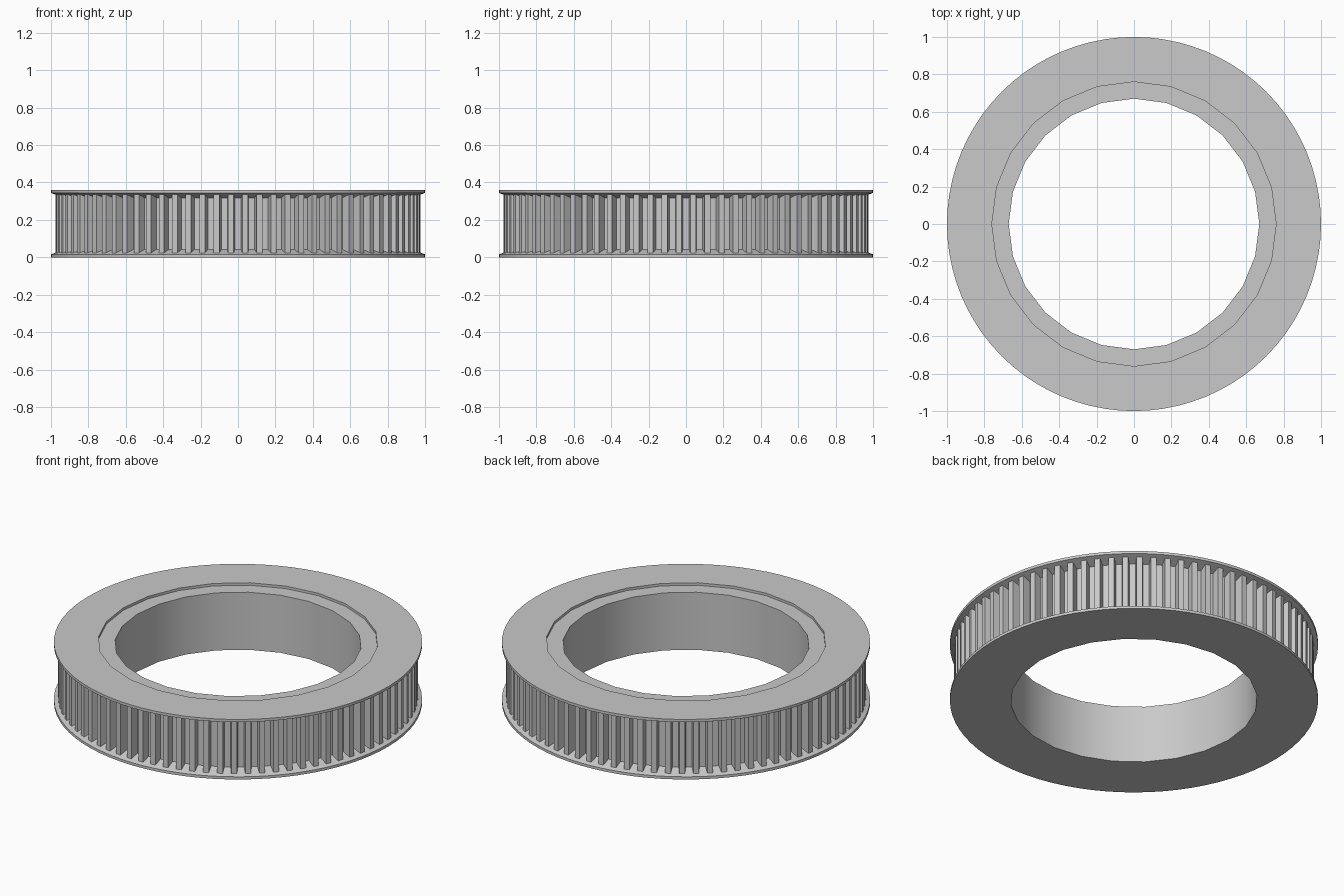
import bpy, bmesh, math

if "Cube" in bpy.data.objects:
    bpy.data.objects.remove(bpy.data.objects["Cube"])

TEETH = 80
ROOT, TIP = 0.929, 0.977

steel = bpy.data.materials.new("grey_metal")
steel.diffuse_color = (0.585, 0.585, 0.585, 1)
steel.use_nodes = True
steel.node_tree.nodes["Principled BSDF"].inputs["Base Color"].default_value = steel.diffuse_color


def finish(bm, name):
    bmesh.ops.recalc_face_normals(bm, faces=bm.faces)
    mesh = bpy.data.meshes.new(name)
    bm.to_mesh(mesh)
    bm.free()
    mesh.materials.append(steel)
    ob = bpy.data.objects.new(name, mesh)
    bpy.context.collection.objects.link(ob)
    return ob


def ring(bm, radius, z, sides):
    return [bm.verts.new((radius * math.cos(2 * math.pi * i / sides),
                          radius * math.sin(2 * math.pi * i / sides), z))
            for i in range(sides)]


def stitch(bm, a, b):
    """Join two rings that may have different side counts."""
    na, nb = len(a), len(b)
    if na == nb:
        for i in range(na):
            j = (i + 1) % na
            bm.faces.new((a[i], a[j], b[j], b[i]))
        return
    i = j = 0
    while i < na or j < nb:
        if j == nb or (i < na and (i + 0.5) / na < (j + 0.5) / nb):
            bm.faces.new((a[i % na], a[(i + 1) % na], b[j % nb]))
            i += 1
        else:
            bm.faces.new((a[i % na], b[(j + 1) % nb], b[j % nb]))
            j += 1


# Pulley body: coarse bore and recess, fine flanges with sloped inner faces
profile = [(0.67, 0, 24), (1, 0, TEETH), (1, 0.016, TEETH), (ROOT, 0.042, TEETH),
           (ROOT, 0.318, TEETH), (1, 0.344, TEETH), (1, 0.36, TEETH),
           (0.76, 0.36, 24), (0.76, 0.345, 24), (0.67, 0.345, 24)]
bm = bmesh.new()
rings = [ring(bm, *p) for p in profile]
for a, b in zip(rings, rings[1:] + rings[:1]):
    stitch(bm, a, b)
body = finish(bm, "pulley_body")
bpy.context.view_layer.objects.active = body
body.select_set(True)
bpy.ops.object.shade_smooth_by_angle(angle=math.radians(18))

# Belt teeth: tapered prisms between the flanges
bm = bmesh.new()
pitch = 2 * math.pi / TEETH
section = [(ROOT - 0.01, -0.29), (TIP, -0.2), (TIP, 0.2), (ROOT - 0.01, 0.29)]
for k in range(TEETH):
    lo, hi = [[bm.verts.new((r * math.cos((k + 0.5 + t) * pitch),
                             r * math.sin((k + 0.5 + t) * pitch), z))
               for r, t in section] for z in (0.02, 0.34)]
    bm.faces.new(lo)
    bm.faces.new(hi)
    for i in range(4):
        j = (i + 1) % 4
        bm.faces.new((lo[i], lo[j], hi[j], hi[i]))
finish(bm, "belt_teeth")
